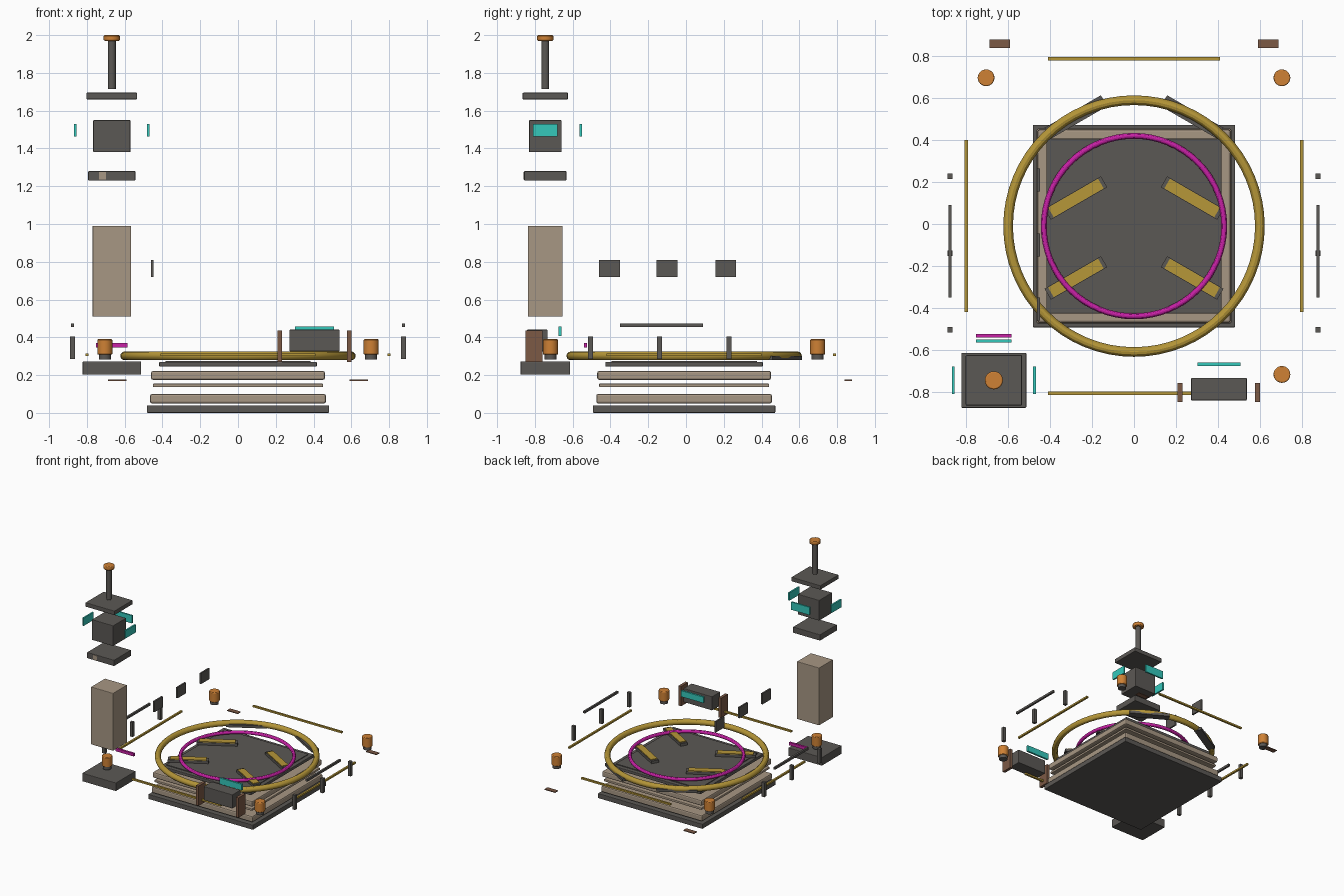
import bpy
import math

cube = bpy.data.objects.get("Cube")
if cube:
    bpy.data.objects.remove(cube, do_unlink=True)


def material(name, r, g, b):
    m = bpy.data.materials.new(name)
    m.use_nodes = True
    m.diffuse_color = (r, g, b, 1)
    m.node_tree.nodes["Principled BSDF"].inputs["Base Color"].default_value = (r, g, b, 1)
    return m


DARK = material("dark metal", 0.105, 0.098, 0.09)
TAN = material("tan stone", 0.39, 0.31, 0.23)
GOLD = material("gold", 0.47, 0.31, 0.04)
ORANGE = material("orange", 0.62, 0.22, 0.035)
TEAL = material("teal", 0.035, 0.58, 0.50)
MAGENTA = material("magenta", 0.58, 0.015, 0.38)
BROWN = material("brown", 0.20, 0.10, 0.06)


def finish(name, mat, bevel=0.0):
    ob = bpy.context.object
    ob.name = name
    ob.data.materials.append(mat)
    if bevel:
        mod = ob.modifiers.new("edge", "BEVEL")
        mod.width = bevel
        mod.segments = 2
    return ob


def box(name, mat, centre, size, bevel=0.0, turn=0.0):
    bpy.ops.mesh.primitive_cube_add(size=1, location=centre)
    ob = bpy.context.object
    ob.scale = size
    bpy.ops.object.transform_apply(location=False, rotation=False, scale=True)
    ob.rotation_euler.z = math.radians(turn)
    return finish(name, mat, bevel)


def cylinder(name, mat, x, y, z0, z1, radius, bevel=0.0):
    bpy.ops.mesh.primitive_cylinder_add(
        vertices=32, radius=radius, depth=z1 - z0, location=(x, y, (z0 + z1) / 2))
    ob = finish(name, mat, bevel)
    bpy.ops.object.shade_smooth_by_angle()
    return ob


def ring(name, mat, major, minor):
    bpy.ops.mesh.primitive_torus_add(
        major_radius=major, minor_radius=minor, major_segments=64,
        minor_segments=12, location=(0, MID, 0.302))
    finish(name, mat)
    bpy.ops.object.shade_smooth_by_angle()


MID = -0.01  # middle of the platform along y

# Platform: stacked square slabs
for name, mat, width, z0, z1, bevel in (
        ("base_slab", DARK, 0.965, 0.0, 0.04, 0.004),
        ("lower_slab", TAN, 0.93, 0.05, 0.10, 0.01),
        ("middle_slab", TAN, 0.90, 0.137, 0.155, 0.004),
        ("upper_slab", TAN, 0.92, 0.175, 0.222, 0.01),
        ("top_slab", DARK, 0.835, 0.245, 0.27, 0.005),
        ("top_panel", DARK, 0.77, 0.27, 0.276, 0.0)):
    box(name, mat, (0, MID, (z0 + z1) / 2), (width, width, z1 - z0), bevel)

# Rings above the platform
ring("outer_ring", GOLD, 0.60, 0.023)
ring("inner_ring", MAGENTA, 0.43, 0.014)

# Slanted brackets, the two front rows with gold plates
for side in (-1, 1):
    for y in (0.51, 0.124, -0.257):
        box("bracket", DARK, (side * 0.277, y, 0.29), (0.31, 0.06, 0.022), turn=-30 * side)
        if y < 0.5:
            box("bracket_plate", GOLD, (side * 0.277, y, 0.303), (0.275, 0.054, 0.008),
                turn=-30 * side)

# Side posts with floating handrails
for side in (-1, 1):
    for y in (0.227, -0.14, -0.505):
        box("side_post", DARK, (side * 0.877, y, 0.345), (0.026, 0.026, 0.12))
    box("handrail", DARK, (side * 0.877, -0.13, 0.465), (0.016, 0.44, 0.018))
    box("side_rod", GOLD, (side * 0.80, MID, 0.307), (0.016, 0.82, 0.014))
    box("end_rod", GOLD, (0, MID + side * 0.797, 0.307), (0.82, 0.016, 0.014))
    box("floor_plate", BROWN, (side * 0.64, 0.86, 0.173), (0.098, 0.04, 0.006))

# Hanging panels on the right
for y in (0.21, -0.10, -0.405):
    box("hanging_panel", DARK, (-0.455, y, 0.765), (0.013, 0.11, 0.09))

# Corner lamps
for sx in (-1, 1):
    for sy in (-1, 1):
        x, y = sx * 0.705, MID + sy * 0.707
        cylinder("lamp_base", DARK, x, y, 0.283, 0.31, 0.032)
        cylinder("lamp", ORANGE, x, y, 0.308, 0.39, 0.04, 0.005)

# Control box with side plates and a screen
box("control_box", DARK, (0.405, -0.787, 0.383), (0.265, 0.108, 0.115), 0.004)
for x in (0.22, 0.588):
    box("control_side_plate", BROWN, (x, -0.804, 0.353), (0.024, 0.09, 0.165))
box("control_screen", TEAL, (0.405, -0.668, 0.432), (0.205, 0.016, 0.05))

# Tower of separated blocks
TX, TY = -0.668, -0.745
for name, mat, sx, sy, z0, z1 in (
        ("tower_base", DARK, 0.31, 0.262, 0.203, 0.272),
        ("tower_column", TAN, 0.204, 0.184, 0.51, 0.99),
        ("tower_lower_collar", DARK, 0.25, 0.224, 1.23, 1.28),
        ("tower_head", DARK, 0.197, 0.172, 1.38, 1.55),
        ("tower_roof", DARK, 0.268, 0.24, 1.66, 1.695)):
    box(name, mat, (TX, TY, (z0 + z1) / 2), (sx, sy, z1 - z0), 0.004)
box("collar_tag", TAN, (-0.717, -0.858, 1.255), (0.036, 0.004, 0.04))

# Tower windows and marker strip
for side in (-1, 1):
    box("tower_side_window", TEAL, (TX + side * 0.194, TY, 1.497), (0.013, 0.132, 0.065))
box("tower_back_window", TEAL, (TX, -0.558, 1.497), (0.17, 0.013, 0.065))
box("marker_strip", MAGENTA, (TX, -0.532, 0.358), (0.168, 0.017, 0.024))

# Mast and beacon
cylinder("mast", DARK, TX, TY, 1.715, 1.972, 0.021)
cylinder("beacon", ORANGE, TX, TY, 1.97, 2.0, 0.043, 0.006)
